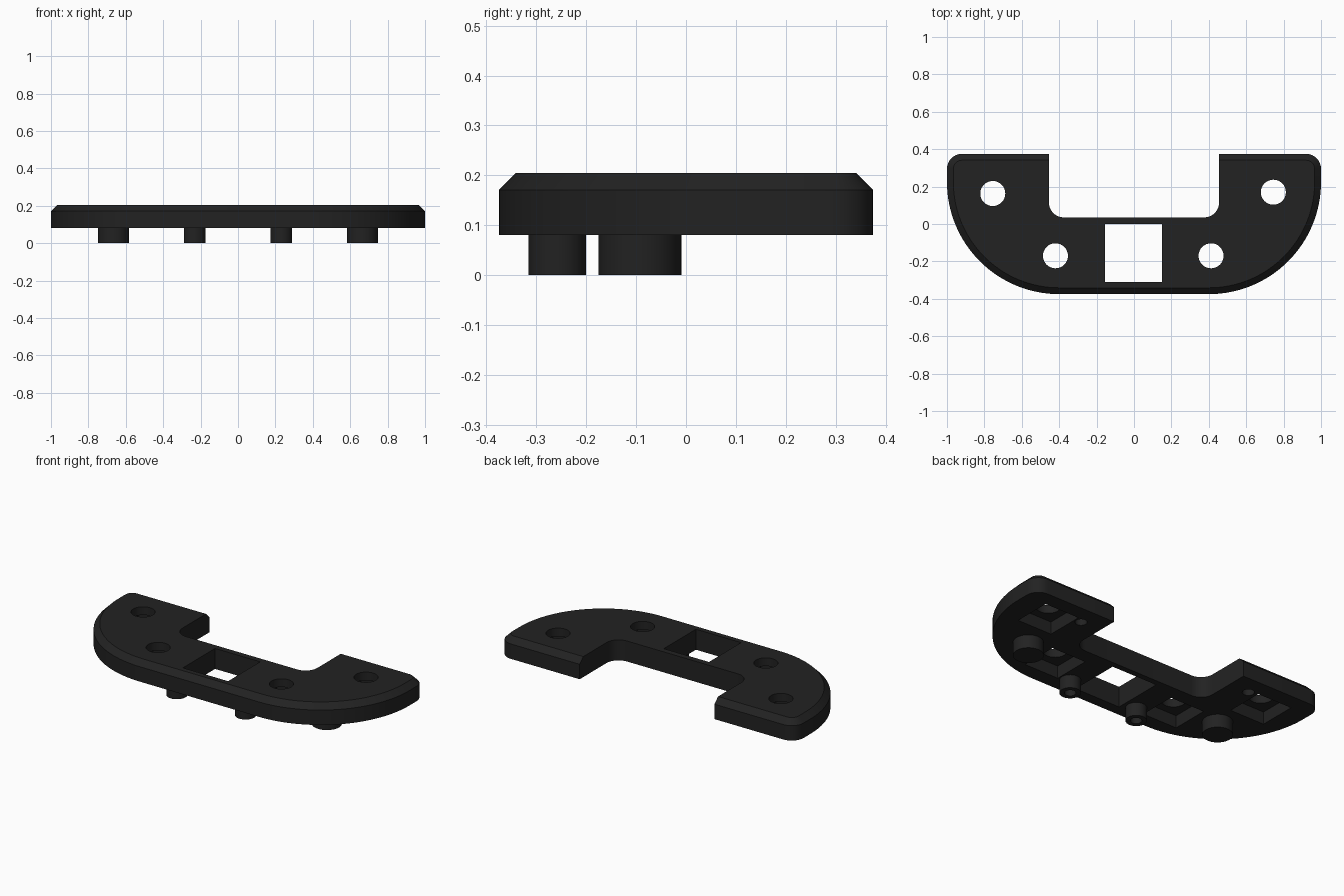
import bpy, bmesh, math

if "Cube" in bpy.data.objects:
    bpy.data.objects.remove(bpy.data.objects["Cube"])

black = bpy.data.materials.new("matte_black")
black.diffuse_color = (0.016, 0.016, 0.016, 1)
black.use_nodes = True
black.node_tree.nodes["Principled BSDF"].inputs["Base Color"].default_value = black.diffuse_color

Z0, Z1, CH = 0.08, 0.205, 0.034   # plate underside, plate top, chamfer size


def finish(name, bm):
    bmesh.ops.recalc_face_normals(bm, faces=bm.faces)
    me = bpy.data.meshes.new(name)
    bm.to_mesh(me)
    bm.free()
    me.materials.append(black)
    ob = bpy.data.objects.new(name, me)
    bpy.context.collection.objects.link(ob)
    return ob


def arc(cx, cy, r, a0, a1, n):
    return [(cx + r * math.cos(math.radians(a0 + (a1 - a0) * i / n)),
             cy + r * math.sin(math.radians(a0 + (a1 - a0) * i / n))) for i in range(n + 1)]


def cylinder(name, x, y, r, z0, z1, seg=32):
    bm = bmesh.new()
    bmesh.ops.create_cone(bm, cap_ends=True, segments=seg, radius1=r, radius2=r, depth=z1 - z0)
    bmesh.ops.translate(bm, verts=bm.verts, vec=(x, y, (z0 + z1) / 2))
    return finish(name, bm)


def box(name, x0, x1, y0, y1, z0, z1):
    bm = bmesh.new()
    bmesh.ops.create_cube(bm, size=1)
    bmesh.ops.scale(bm, verts=bm.verts, vec=(x1 - x0, y1 - y0, z1 - z0))
    bmesh.ops.translate(bm, verts=bm.verts, vec=((x0 + x1) / 2, (y0 + y1) / 2, (z0 + z1) / 2))
    return finish(name, bm)


def select(ob):
    bpy.ops.object.select_all(action='DESELECT')
    ob.select_set(True)
    bpy.context.view_layer.objects.active = ob


def cut(ob, cutter):
    select(ob)
    mod = ob.modifiers.new("cut", 'BOOLEAN')
    mod.operation, mod.solver, mod.object = 'DIFFERENCE', 'EXACT', cutter
    bpy.ops.object.modifier_apply(modifier=mod.name)
    bpy.data.objects.remove(cutter)


def smooth(ob):
    select(ob)
    bpy.ops.object.shade_smooth_by_angle(angle=math.radians(25))


def outline(inset):
    """U-shaped outline; only the outer rim moves with the inset."""
    half = arc(0.375, 0.115, 0.08, -90, 0, 8)               # notch fillet
    half += [(0.455, 0.375 - inset)]                        # arm end, inner corner
    half += arc(0.92, 0.295, 0.08 - inset, 90, 0, 8)        # rounded arm corner
    half += arc(0.40, 0.225, 0.60 - inset, 0, -90, 32)      # big sweeping side
    return half + [(-x, y) for x, y in reversed(half)]


# Plate: walls, chamfered rim and flat top
bm = bmesh.new()
rings = [[bm.verts.new((x, y, z)) for x, y in outline(i)]
         for i, z in ((0, Z0), (0, Z1 - CH), (CH, Z1))]
n = len(rings[0])
for lo, hi in zip(rings, rings[1:]):
    for k in range(n):
        m = (k + 1) % n
        bm.faces.new((lo[k], lo[m], hi[m], hi[k]))
bm.faces.new(rings[0])
bm.faces.new(rings[-1])
bmesh.ops.remove_doubles(bm, verts=bm.verts, dist=1e-5)
plate = finish("plate", bm)

# Central rectangular window
cut(plate, box("window_cutter", -0.155, 0.15, -0.31, 0.0, -0.1, 0.4))

# Screw holes with square nut pockets underneath
W = 0.115
for x, y in ((-0.755, 0.163), (0.745, 0.17), (-0.42, -0.17), (0.412, -0.17)):
    cut(plate, box("pocket_cutter", x - W, x + W, y - W, y + W, 0.0, 0.155))
    cut(plate, cylinder("hole_cutter", x, y, 0.067, 0.1, 0.3))

# Small blind holes in the underside of the arms
for s in (-1, 1):
    cut(plate, cylinder("blind_cutter", s * 0.588, 0.257, 0.033, 0.0, 0.16))
smooth(plate)

# Feet: solid large ones and hollow small ones
for s, side in ((-1, "left"), (1, "right")):
    smooth(cylinder("large_foot_" + side, s * 0.665, -0.0925, 0.083, 0.0, Z0 + 0.002, 48))
    foot = cylinder("small_foot_" + side, s * 0.232, -0.258, 0.058, 0.0, Z0 + 0.002, 48)
    cut(foot, cylinder("bore_cutter", s * 0.232, -0.258, 0.031, -0.05, 0.07))
    smooth(foot)
